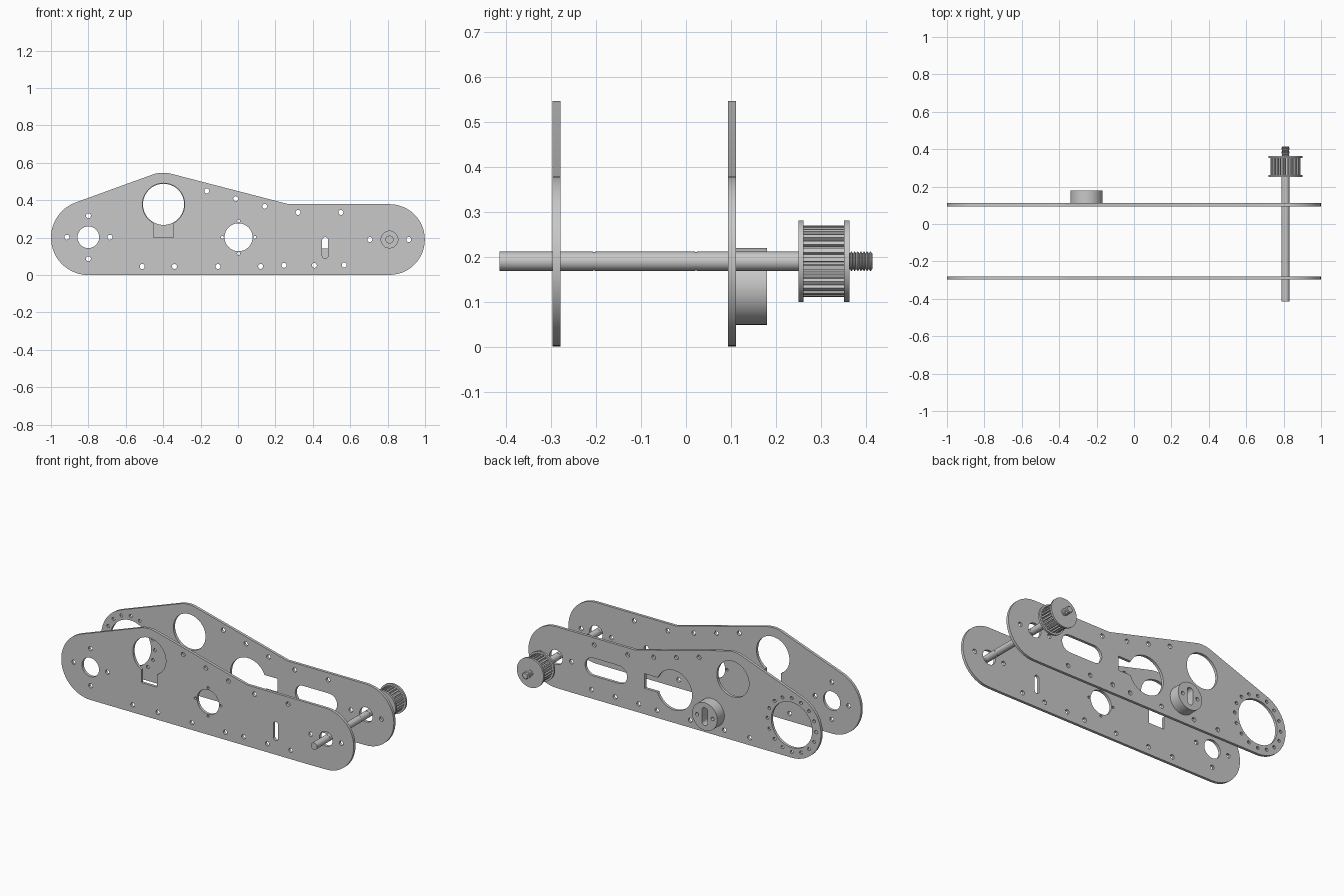
import bpy
import bmesh
from math import radians, cos, sin, pi

if "Cube" in bpy.data.objects:
    bpy.data.objects.remove(bpy.data.objects["Cube"])

GREY = (0.58, 0.58, 0.58, 1)
grey = bpy.data.materials.new("light grey metal")
grey.use_nodes = True
grey.diffuse_color = GREY
grey.node_tree.nodes["Principled BSDF"].inputs["Base Color"].default_value = GREY


def arc(cx, cz, r, start, end, n=24):
    return [(cx + r * cos(radians(start + (end - start) * i / n)),
             cz + r * sin(radians(start + (end - start) * i / n))) for i in range(n + 1)]


def circle(cx, cz, r, n=16):
    return arc(cx, cz, r, 0, 360, n)[:-1]


def slot(x0, x1, z0, z1):
    """Round-ended slot along its longer direction."""
    if x1 - x0 > z1 - z0:
        r, c = (z1 - z0) / 2, (z0 + z1) / 2
        return arc(x1 - r, c, r, -90, 90, 12) + arc(x0 + r, c, r, 90, 270, 12)
    r, c = (x1 - x0) / 2, (x0 + x1) / 2
    return arc(c, z1 - r, r, 0, 180, 12) + arc(c, z0 + r, r, 180, 360, 12)


def ring(cx, cz, dist, r, n):
    """Small holes spaced evenly round a centre."""
    return [circle(x, z, r, 12) for x, z in circle(cx, cz, dist, n)]


def finish(ob):
    bpy.ops.object.select_all(action='DESELECT')
    ob.select_set(True)
    bpy.context.view_layer.objects.active = ob
    if ob.type == 'CURVE':
        bpy.ops.object.convert(target='MESH')
        ob = bpy.context.object
    bm = bmesh.new()
    bm.from_mesh(ob.data)
    bmesh.ops.remove_doubles(bm, verts=bm.verts, dist=0.00005)
    bmesh.ops.recalc_face_normals(bm, faces=bm.faces)
    bm.to_mesh(ob.data)
    bm.free()
    ob.data.materials.clear()
    ob.data.materials.append(grey)
    bpy.ops.object.shade_smooth_by_angle(angle=radians(30))


def extrude(name, loops, y0, y1):
    """Filled XZ profile (first loop outside, others holes) between two depths."""
    cu = bpy.data.curves.new(name, 'CURVE')
    cu.dimensions = '2D'
    cu.fill_mode = 'BOTH'
    cu.extrude = (y1 - y0) / 2
    for loop in loops:
        sp = cu.splines.new('POLY')
        sp.points.add(len(loop) - 1)
        for p, (x, z) in zip(sp.points, loop):
            p.co = (x, z, 0, 1)
        sp.use_cyclic_u = True
    ob = bpy.data.objects.new(name, cu)
    bpy.context.collection.objects.link(ob)
    ob.location.y = (y0 + y1) / 2
    ob.rotation_euler.x = pi / 2
    finish(ob)


def lathe(name, cx, cz, profile):
    """Turn (radius, y) points about an axis parallel to y."""
    bm = bmesh.new()
    verts = [bm.verts.new((cx + r, y, cz)) for r, y in profile]
    edges = [bm.edges.new(pair) for pair in zip(verts, verts[1:])]
    bmesh.ops.spin(bm, geom=verts + edges, cent=(cx, 0, cz), axis=(0, 1, 0),
                   angle=2 * pi, steps=32, use_merge=True)
    me = bpy.data.meshes.new(name)
    bm.to_mesh(me)
    bm.free()
    ob = bpy.data.objects.new(name, me)
    bpy.context.collection.objects.link(ob)
    finish(ob)


# Shared plate outline and fixing holes
SX, SZ = 0.81, 0.19
outline = (arc(-0.8, 0.2, 0.2, 270, 109.7) + arc(-0.4, 0.375, 0.172, 109.7, 75.2)
           + [(0.27, 0.379)] + arc(0.81, 0.19, 0.189, 90, -90) + [(0.7, 0)])
fixings = [(-0.167, 0.45), (-0.012, 0.408), (0.143, 0.368), (0.321, 0.335), (0.55, 0.335),
           (SX - 0.105, SZ), (SX + 0.103, SZ), (-0.512, 0.046), (-0.34, 0.046),
           (-0.107, 0.046), (0.121, 0.046), (0.246, 0.052), (0.408, 0.052), (0.568, 0.054)]
shared = [circle(x, z, 0.0135) for x, z in fixings] + [circle(SX, SZ, 0.045, 32)]

# Front plate
notched = arc(-0.398, 0.378, 0.113, -61.5, 241.5, 40) + [(-0.452, 0.2), (-0.344, 0.2)]
extrude("front_plate",
        [outline, notched, circle(-0.8, 0.202, 0.058, 32), circle(0.003, 0.202, 0.075, 32),
         slot(0.45, 0.482, 0.088, 0.203)] + shared
        + ring(-0.8, 0.202, 0.115, 0.0135, 4) + ring(0.003, 0.202, 0.087, 0.008, 4),
        -0.297, -0.28)

# Rear plate
keyhole = arc(0.003, 0.202, 0.122, 23, 340, 40) + [(0.205, 0.16), (0.205, 0.25)]
extrude("rear_plate",
        [outline, keyhole, circle(-0.398, 0.378, 0.11, 40), circle(-0.8, 0.202, 0.14, 40),
         slot(0.325, 0.612, 0.143, 0.253)] + shared + ring(-0.8, 0.202, 0.166, 0.01, 16),
        0.094, 0.111)

# Slotted boss on the rear plate
BX, BZ = -0.254, 0.134
extrude("slotted_boss",
        [circle(BX, BZ, 0.086, 40), slot(BX - 0.02, BX + 0.02, BZ - 0.055, BZ + 0.055),
         circle(BX - 0.053, BZ, 0.011), circle(BX + 0.053, BZ, 0.011)], 0.111, 0.18)

# Drive shaft with shallow grooves and a threaded end
R = 0.0213
profile = [(0, -0.415), (R, -0.415)]
for y in (-0.29, -0.205, 0.022, 0.1):
    profile += [(R, y - 0.002), (R - 0.001, y - 0.002), (R - 0.001, y + 0.002), (R, y + 0.002)]
profile += [(R, 0.364)]
for i in range(7):
    y = 0.365 + i * 0.007
    profile += [(0.017, y), (R, y + 0.0025), (R, y + 0.0045)]
profile += [(0.017, 0.415), (0, 0.415)]
lathe("drive_shaft", SX, SZ, profile)

# Toothed pulley between two flanges
TEETH = 26
teeth = []
for i in range(TEETH):
    for frac, r in ((0, 0.08), (0.5, 0.08), (0.58, 0.07), (0.92, 0.07)):
        a = 2 * pi * (i + frac) / TEETH
        teeth.append((SX + r * cos(a), SZ + r * sin(a)))
bore = circle(SX, SZ, 0.02, 32)
extrude("pulley_teeth", [teeth, bore], 0.26, 0.353)
for name, y in (("inner_flange", 0.25), ("outer_flange", 0.352)):
    extrude(name, [circle(SX, SZ, 0.091, 48), bore], y, y + 0.012)
